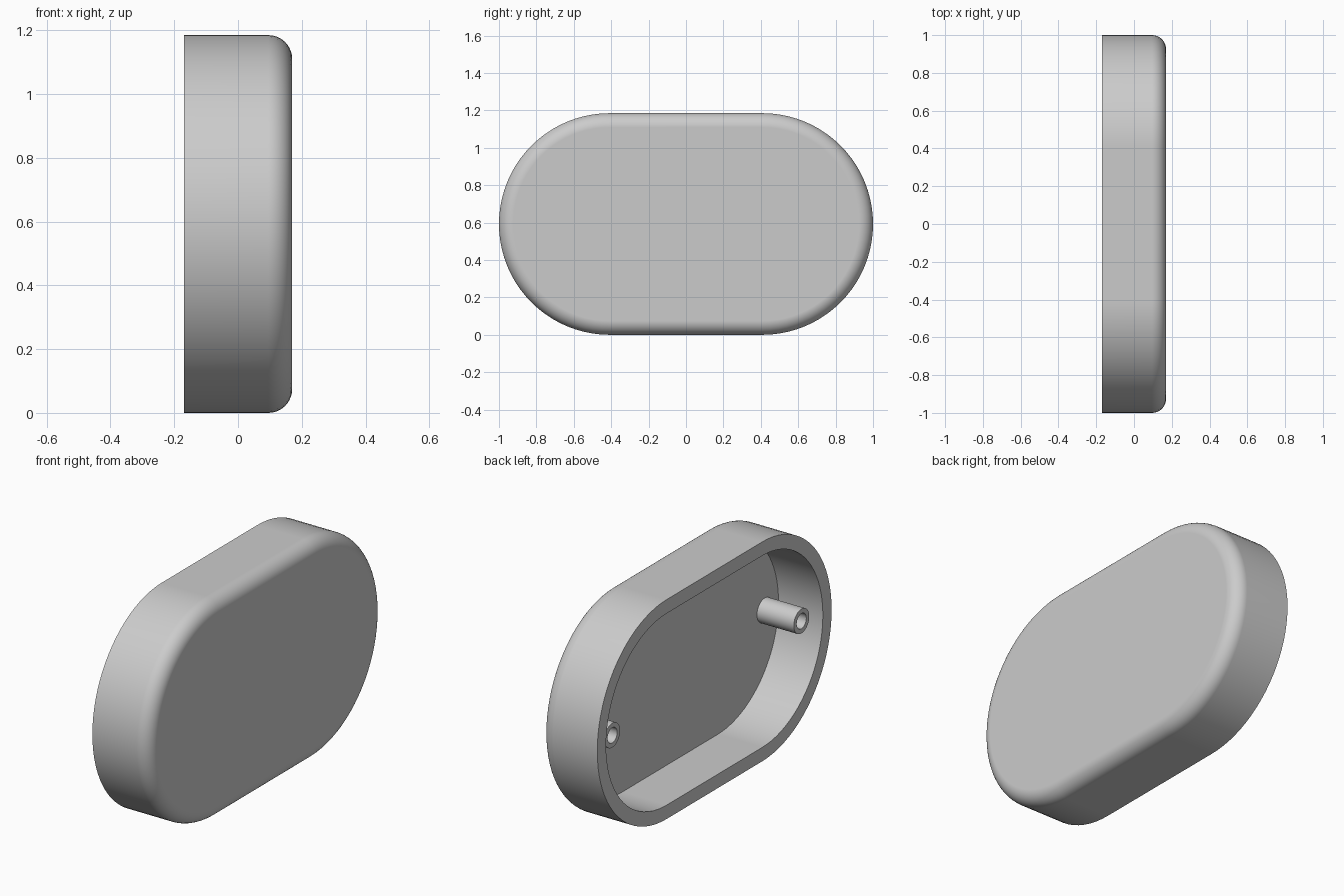
import bpy
import bmesh
import math

cube = bpy.data.objects.get("Cube")
if cube:
    bpy.data.objects.remove(cube, do_unlink=True)

# Main dimensions
HALF_DEPTH = 0.17
RADIUS = 0.5925
STRAIGHT = 1 - RADIUS      # half length of the straight sides
WALL = 0.075
FLOOR_X = HALF_DEPTH - WALL

grey = bpy.data.materials.new("plain grey")
grey.use_nodes = True
colour = (0.6, 0.6, 0.6, 1)
grey.diffuse_color = colour
grey.node_tree.nodes["Principled BSDF"].inputs["Base Color"].default_value = colour


def outline(radius, straight, steps):
    """Rounded-end outline in the y-z plane; a circle when straight is 0."""
    points = []
    for side in (1, -1):
        for i in range(steps + (1 if straight else 0)):
            a = -math.pi / 2 + math.pi * i / steps
            points.append((side * (straight + radius * math.cos(a)),
                           side * radius * math.sin(a)))
    return points


def loft(name, profile, straight, centre_y, steps, cap_start):
    """Stack outlines along x from (radius, x) pairs and skin them."""
    bm = bmesh.new()
    rings = [[bm.verts.new((x, centre_y + y, RADIUS + z))
              for y, z in outline(r, straight, steps)] for r, x in profile]
    for a, b in zip(rings, rings[1:]):
        for i in range(len(a)):
            j = (i + 1) % len(a)
            bm.faces.new((a[i], a[j], b[j], b[i]))
    bm.faces.new(rings[-1])
    if cap_start:
        bm.faces.new(rings[0])
    bmesh.ops.recalc_face_normals(bm, faces=bm.faces)
    mesh = bpy.data.meshes.new(name)
    bm.to_mesh(mesh)
    bm.free()
    mesh.materials.append(grey)
    obj = bpy.data.objects.new(name, mesh)
    bpy.context.collection.objects.link(obj)
    bpy.ops.object.select_all(action="DESELECT")
    obj.select_set(True)
    bpy.context.view_layer.objects.active = obj
    bpy.ops.object.shade_smooth_by_angle(angle=math.radians(35))
    weighted = obj.modifiers.new("flat face normals", "WEIGHTED_NORMAL")
    weighted.keep_sharp = True
    return obj


# Cover shell: inner floor, inner wall, rim, outer wall, rounded front edge
fillet = [(RADIUS - WALL + WALL * math.cos(a), FLOOR_X + WALL * math.sin(a))
          for a in (math.pi / 2 * i / 10 for i in range(11))]
shell = [(RADIUS - WALL, FLOOR_X), (RADIUS - WALL, -HALF_DEPTH),
         (RADIUS, -HALF_DEPTH)] + fillet
loft("cover_shell", shell, STRAIGHT, 0, 40, True)

# Hollow screw posts standing on the inner floor
POST_R, HOLE_R, POST_END = 0.066, 0.041, -0.125
post = [(POST_R, FLOOR_X + 0.005), (POST_R, POST_END),
        (HOLE_R, POST_END), (HOLE_R, FLOOR_X - 0.002)]
for name, side in (("front_screw_post", -1), ("back_screw_post", 1)):
    loft(name, post, 0, side * 0.807, 20, False)
